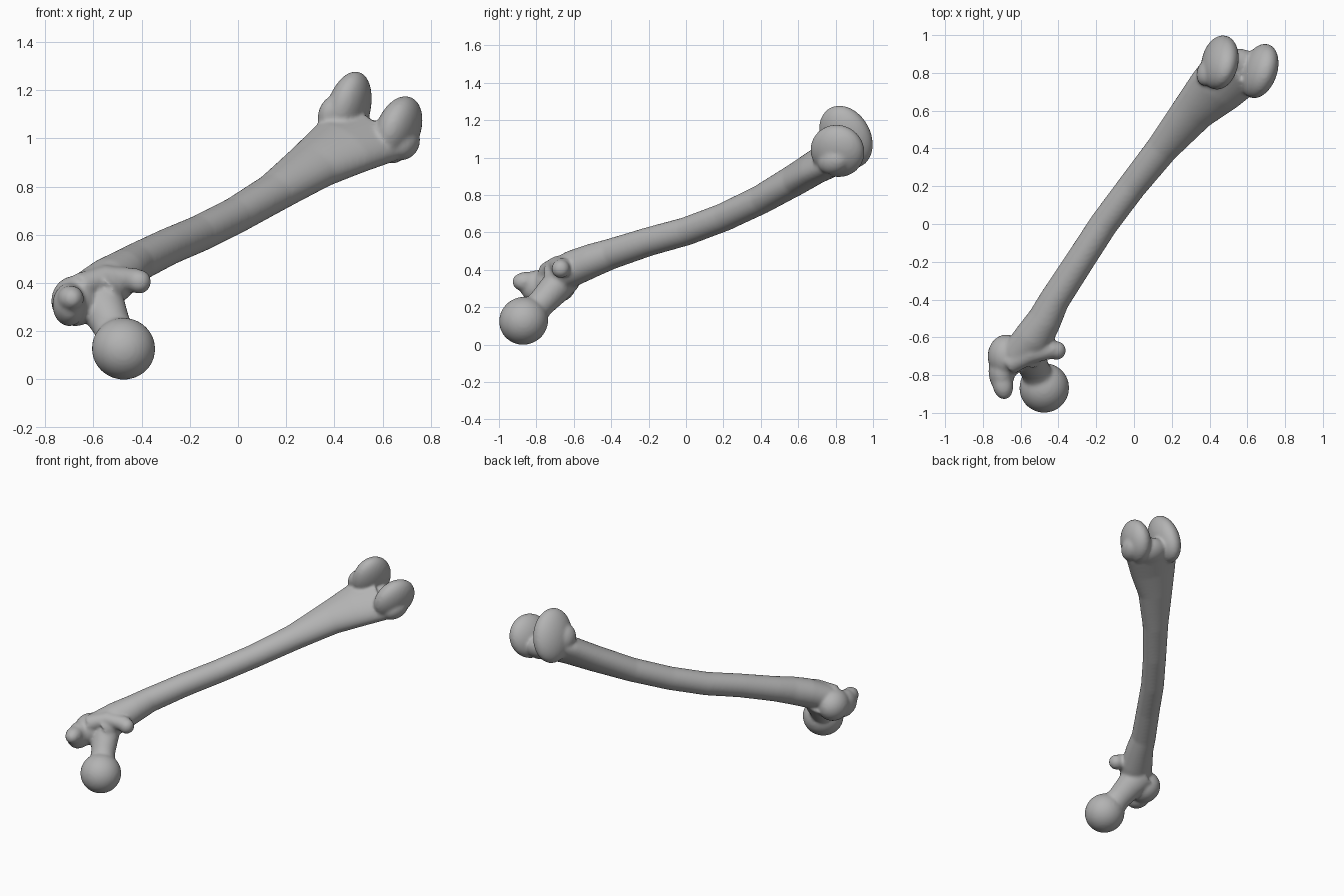
import bpy, bmesh, math
from mathutils import Vector, Matrix

if "Cube" in bpy.data.objects:
    bpy.data.objects.remove(bpy.data.objects["Cube"])

bone = bpy.data.materials.new("bone_grey")
bone.use_nodes = True
GREY = (0.45, 0.45, 0.45, 1)
bone.diffuse_color = GREY
bone.node_tree.nodes["Principled BSDF"].inputs["Base Color"].default_value = GREY

bm = bmesh.new()
SIDE = Vector((0.9, -0.25, -0.3))     # across the knee end
ALONG = Vector((0.4, 0.85, 0.33))     # down the knee end


def axes(main, side):
    """Square frame: side, third and main directions."""
    m = Vector(main).normalized()
    s = Vector(side)
    s = (s - m * s.dot(m)).normalized()
    return s, m.cross(s), m


def blob(centre, radii, main=ALONG, side=SIDE):
    """Ellipsoid with radii along side, third and main directions."""
    rot = Matrix(axes(main, side)).transposed().to_4x4()
    mat = Matrix.Translation(centre) @ rot @ Matrix.Diagonal((*radii, 1))
    bmesh.ops.create_uvsphere(bm, u_segments=32, v_segments=20, radius=1, matrix=mat)


def loft(stations, side=SIDE, n=28):
    """Closed tube through (centre, side radius, other radius) stations."""
    pts = [Vector(s[0]) for s in stations]
    rings = []
    for i, (c, a, b) in enumerate(stations):
        s, t, _ = axes(pts[min(i + 1, len(pts) - 1)] - pts[max(i - 1, 0)], side)
        rings.append([bm.verts.new(Vector(c) + s * a * math.cos(k * math.tau / n)
                                   + t * b * math.sin(k * math.tau / n)) for k in range(n)])
    for r, q in zip(rings, rings[1:]):
        for k in range(n):
            bm.faces.new((r[k], r[(k + 1) % n], q[(k + 1) % n], q[k]))
    bm.faces.new(rings[0][::-1])
    bm.faces.new(rings[-1])


# Shaft, flaring at the knee end
loft([((-0.60, -0.70, 0.36), 0.11, 0.09),
      ((-0.53, -0.60, 0.41), 0.105, 0.095),
      ((-0.47, -0.50, 0.45), 0.09, 0.09),
      ((-0.42, -0.40, 0.485), 0.08, 0.082),
      ((-0.29, -0.20, 0.55), 0.077, 0.077),
      ((-0.16, 0.0, 0.605), 0.076, 0.076),
      ((-0.01, 0.20, 0.68), 0.077, 0.076),
      ((0.15, 0.40, 0.775), 0.087, 0.078),
      ((0.31, 0.59, 0.885), 0.12, 0.085),
      ((0.43, 0.71, 0.96), 0.16, 0.09),
      ((0.54, 0.82, 1.01), 0.18, 0.09)])

# Knee end: two condyles, their side bumps and the bridge between
blob((0.455, 0.855, 1.11), (0.085, 0.18, 0.14))
blob((0.665, 0.81, 1.035), (0.085, 0.145, 0.15))
blob((0.385, 0.80, 1.10), (0.05, 0.08, 0.07))
blob((0.69, 0.79, 0.98), (0.06, 0.07, 0.09))
blob((0.56, 0.83, 0.99), (0.12, 0.08, 0.10))

# Ball head and neck
blob((-0.475, -0.868, 0.127), (0.132, 0.128, 0.132))
loft([((-0.60, -0.64, 0.37), 0.11, 0.09),
      ((-0.56, -0.70, 0.30), 0.095, 0.085),
      ((-0.525, -0.77, 0.225), 0.08, 0.075),
      ((-0.48, -0.86, 0.13), 0.09, 0.08)], side=(1, 0, 0.5))

# Greater trochanter with its hooked tip
blob((-0.675, -0.70, 0.325), (0.10, 0.105, 0.115), (0, 1, 0), (1, 0, 0))
blob((-0.70, -0.78, 0.31), (0.07, 0.09, 0.11), (0, 1, 0), (1, 0, 0))
blob((-0.695, -0.85, 0.335), (0.055, 0.055, 0.08), (0.2, -1, 0), (1, 0, 0))

# Lesser trochanter and the crest joining both
blob((-0.41, -0.67, 0.405), (0.05, 0.05, 0.05))
loft([((-0.66, -0.74, 0.38), 0.06, 0.06),
      ((-0.55, -0.68, 0.425), 0.06, 0.05),
      ((-0.42, -0.66, 0.41), 0.05, 0.05)], side=(0, 1, 0))

bmesh.ops.recalc_face_normals(bm, faces=bm.faces)
mesh = bpy.data.meshes.new("thigh_bone")
bm.to_mesh(mesh)
bm.free()
mesh.materials.append(bone)
obj = bpy.data.objects.new("thigh_bone", mesh)
bpy.context.collection.objects.link(obj)

# Fuse the parts into one smooth skin
remesh = obj.modifiers.new("fuse", 'REMESH')
remesh.mode = 'VOXEL'
remesh.voxel_size = 0.01
remesh.use_smooth_shade = True
smooth = obj.modifiers.new("soften", 'SMOOTH')
smooth.factor = 0.5
smooth.iterations = 8
